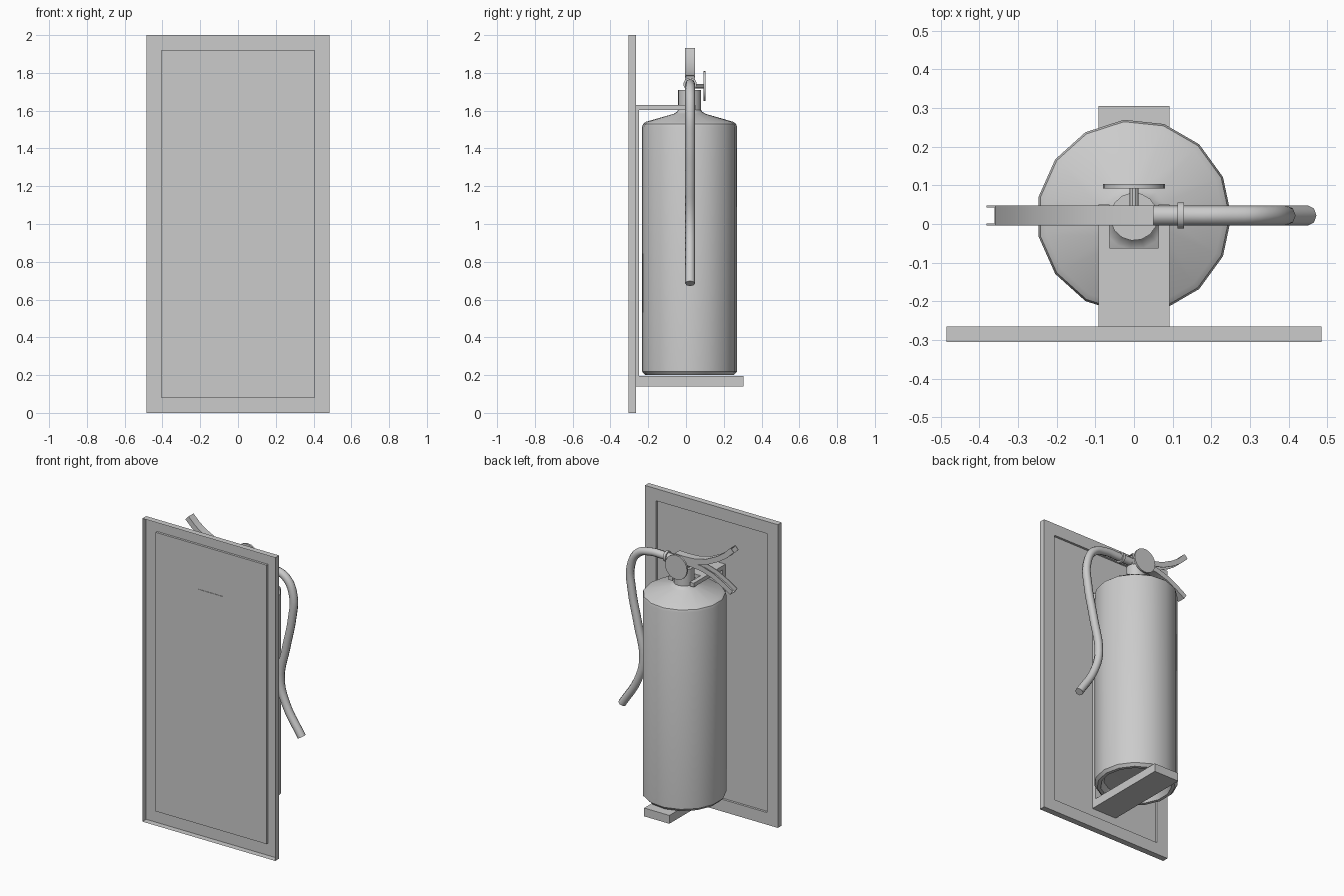
import bpy, bmesh, math
from mathutils import Vector, Matrix

if "Cube" in bpy.data.objects:
    bpy.data.objects.remove(bpy.data.objects["Cube"])

CY = 0.019  # extinguisher axis in y


def make(name, bm, smooth=None, fix=True):
    if fix:
        bmesh.ops.recalc_face_normals(bm, faces=bm.faces)
    me = bpy.data.meshes.new(name)
    bm.to_mesh(me)
    bm.free()
    ob = bpy.data.objects.new(name, me)
    bpy.context.collection.objects.link(ob)
    if smooth:
        bpy.ops.object.select_all(action='DESELECT')
        ob.select_set(True)
        bpy.context.view_layer.objects.active = ob
        bpy.ops.object.shade_smooth_by_angle(angle=math.radians(smooth))
    return ob


def prism(name, pts, lo, hi, axis):
    """Extrude a closed outline: axis 'x' takes (y,z), axis 'z' takes (x,y)."""
    bm = bmesh.new()
    put = (lambda p, t: (t, *p)) if axis == 'x' else (lambda p, t: (*p, t))
    a = [bm.verts.new(put(p, lo)) for p in pts]
    b = [bm.verts.new(put(p, hi)) for p in pts]
    bm.faces.new(a)
    bm.faces.new(b)
    for i in range(len(pts)):
        j = (i + 1) % len(pts)
        bm.faces.new((a[i], a[j], b[j], b[i]))
    return make(name, bm)


def lathe(name, profile, sides, mat, smooth=35):
    """Turn (radius, height) points around z, then place with a matrix."""
    bm = bmesh.new()
    rings = []
    for r, z in profile:
        n = 1 if r == 0 else sides
        rings.append([bm.verts.new(mat @ Vector((r * math.cos(2 * math.pi * i / sides),
                                                 r * math.sin(2 * math.pi * i / sides), z)))
                      for i in range(n)])
    for a, b in zip(rings, rings[1:]):
        for i in range(sides):
            j = (i + 1) % sides
            if len(a) == 1:
                bm.faces.new((a[0], b[i], b[j]))
            elif len(b) == 1:
                bm.faces.new((a[i], a[j], b[0]))
            else:
                bm.faces.new((a[i], a[j], b[j], b[i]))
    return make(name, bm, smooth)


def lever(name, path, side):
    """Sweep a U-channel along an xz path; side = -1 flanges down, 1 up."""
    w, t, h = 0.026, 0.005, 0.034
    sec = [(-w, h), (-w, 0), (w, 0), (w, h), (w - t, h), (w - t, t), (t - w, t), (-w, h)]
    sec[-1] = (t - w, h)
    bm = bmesh.new()
    rings = []
    for i, (x, z) in enumerate(path):
        p, q = path[max(i - 1, 0)], path[min(i + 1, len(path) - 1)]
        d = Vector((q[0] - p[0], q[1] - p[1])).normalized()
        n = Vector((d.y, -d.x)) * (1 if d.x < 0 else -1) * side
        rings.append([bm.verts.new((x + n.x * v, CY + 0.003 + u, z + n.y * v)) for u, v in sec])
    k = len(sec)
    for a, b in zip(rings, rings[1:]):
        for i in range(k):
            j = (i + 1) % k
            bm.faces.new((a[i], a[j], b[j], b[i]))
    bm.faces.new(rings[0])
    bm.faces.new(rings[-1])
    return make(name, bm, 30)


# Wall board: thin tray open at the front (-y), with a sunken panel
bm = bmesh.new()
loops = [(0.485, 0, 2, -0.305), (0.485, 0, 2, -0.265),
         (0.405, 0.08, 1.92, -0.265), (0.405, 0.08, 1.92, -0.28)]
rings = [[bm.verts.new(c) for c in ((-x, y, a), (x, y, a), (x, y, b), (-x, y, b))]
         for x, a, b, y in loops]
for a, b in zip(rings, rings[1:]):
    for i in range(4):
        j = (i + 1) % 4
        bm.faces.new((a[i], a[j], b[j], b[i]))
bm.faces.new(rings[-1][::-1])
make("wall_board", bm, fix=False)

# Bracket: back plate with bottom shelf, and forked arm round the neck
prism("bracket_shelf", [(-0.283, 0.14), (0.305, 0.14), (0.305, 0.195), (-0.25, 0.195),
                        (-0.25, 1.605), (-0.283, 1.605)], -0.092, 0.092, 'x')
prism("bracket_fork", [(-0.092, -0.283), (0.092, -0.283), (0.092, 0.05), (0.063, 0.05),
                       (0.063, -0.062), (-0.063, -0.062), (-0.063, 0.05), (-0.092, 0.05)],
      1.603, 1.629, 'z')

# Tank with dished base
axis = Matrix.Translation((0, CY, 0))
lathe("tank", [(0, 0.245), (0.195, 0.24), (0.215, 0.2), (0.236, 0.2), (0.252, 0.218),
               (0.252, 1.515), (0.247, 1.53), (0.232, 1.541), (0.085, 1.583),
               (0.066, 1.595), (0.058, 1.61), (0, 1.61)], 15, axis)
lathe("neck_collar", [(0, 1.58), (0.062, 1.58), (0.062, 1.71), (0, 1.71)], 15, axis)

# Valve body
prism("valve_body", [(-0.04, CY - 0.022), (0.05, CY - 0.022), (0.05, CY + 0.026),
                     (-0.04, CY + 0.026)], 1.70, 1.775, 'z')

# Pressure gauge on the back side
to_y = Matrix.Translation((0, CY, 1.73)) @ Matrix.Rotation(-math.pi / 2, 4, 'X')
lathe("gauge_stem", [(0, 0), (0.012, 0), (0.012, 0.075), (0, 0.075)], 10, to_y)
lathe("gauge_dial", [(0, 0.073), (0.08, 0.073), (0.08, 0.085), (0, 0.085)], 20, to_y)

# Hose clamp ring
to_x = Matrix.Translation((0, CY + 0.003, 1.74)) @ Matrix.Rotation(math.pi / 2, 4, 'Y')
lathe("hose_clamp", [(0, 0.112), (0.035, 0.112), (0.035, 0.13), (0, 0.13)], 14, to_x)

# Hose
cu = bpy.data.curves.new("hose", 'CURVE')
cu.dimensions = '3D'
cu.bevel_depth = 0.026
cu.bevel_resolution = 2
cu.use_fill_caps = True
cu.resolution_u = 5
path = [(0.03, 1.74), (0.14, 1.74), (0.24, 1.738), (0.335, 1.705), (0.388, 1.6),
        (0.38, 1.45), (0.336, 1.24), (0.295, 1.02), (0.335, 0.87), (0.45, 0.685)]
sp = cu.splines.new('BEZIER')
sp.bezier_points.add(len(path) - 1)
for bp, (x, z) in zip(sp.bezier_points, path):
    bp.co = (x, CY + 0.003, z)
    bp.handle_left_type = bp.handle_right_type = 'AUTO'
hose = bpy.data.objects.new("hose", cu)
bpy.context.collection.objects.link(hose)
bpy.ops.object.select_all(action='DESELECT')
hose.select_set(True)
bpy.context.view_layer.objects.active = hose
bpy.ops.object.convert(target='MESH')
bpy.ops.object.shade_smooth_by_angle(angle=math.radians(50))

# Squeeze lever and carry handle
lever("squeeze_lever", [(0.05, 1.788), (-0.02, 1.786), (-0.1, 1.79), (-0.18, 1.81),
                        (-0.26, 1.85), (-0.31, 1.885), (-0.358, 1.932)], -1)
lever("carry_handle", [(0.03, 1.73), (-0.06, 1.73), (-0.14, 1.723), (-0.22, 1.698),
                       (-0.29, 1.662), (-0.355, 1.622)], 1)
